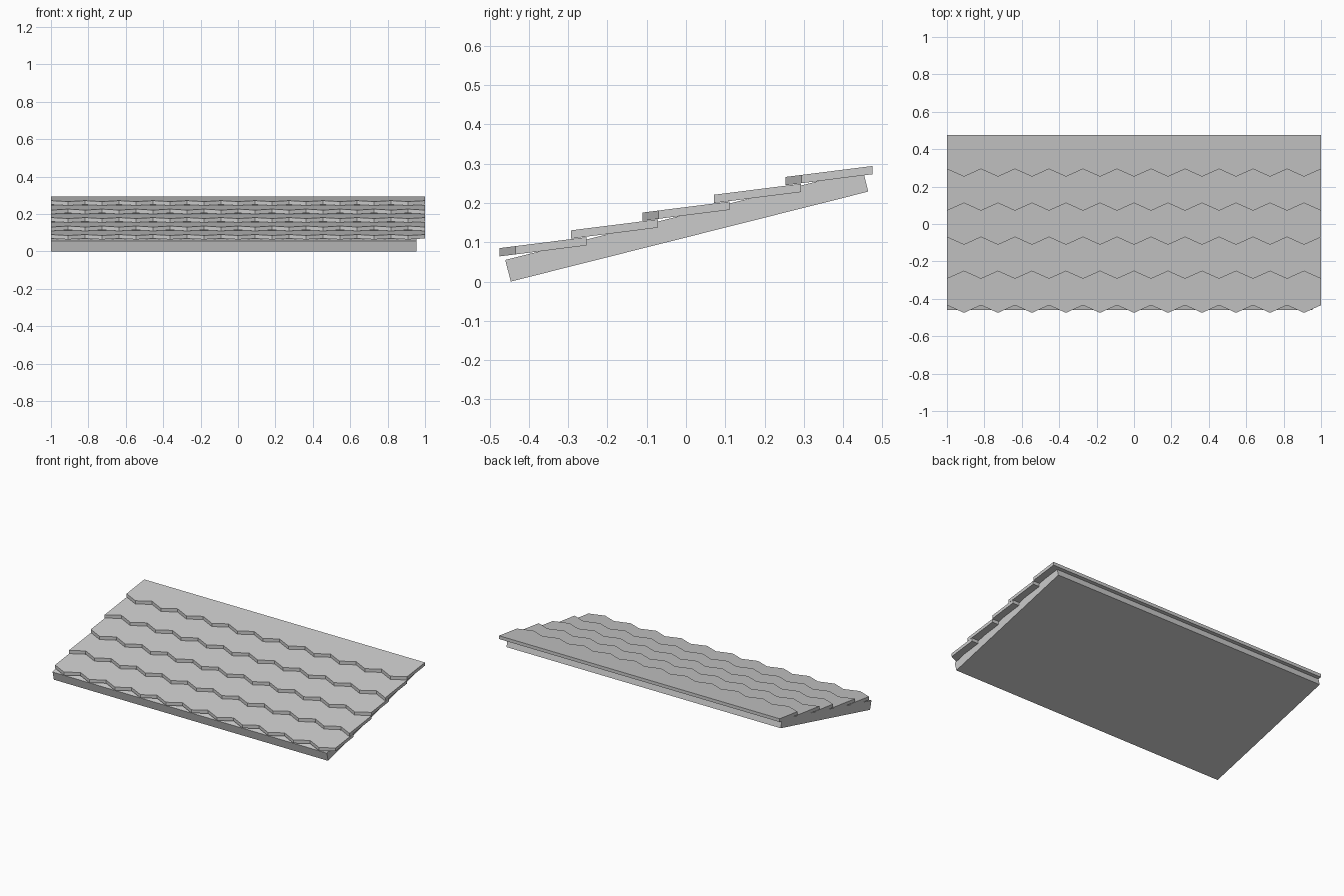
import bpy
import bmesh

if "Cube" in bpy.data.objects:
    bpy.data.objects.remove(bpy.data.objects["Cube"])


def extrude_outline(name, outline, offset):
    """Closed solid: planar outline swept along an offset vector."""
    bm = bmesh.new()
    face = bm.faces.new([bm.verts.new(p) for p in outline])
    swept = bmesh.ops.extrude_face_region(bm, geom=[face])["geom"]
    bmesh.ops.translate(bm, vec=offset,
                        verts=[v for v in swept if isinstance(v, bmesh.types.BMVert)])
    bmesh.ops.recalc_face_normals(bm, faces=bm.faces)
    mesh = bpy.data.meshes.new(name)
    bm.to_mesh(mesh)
    bm.free()
    obj = bpy.data.objects.new(name, mesh)
    bpy.context.collection.objects.link(obj)
    return obj


# Tilted roof board, stopping short of the shingles on the right
board = [(-1, -0.446, 0.0), (-1, 0.464, 0.229), (-1, 0.450, 0.284), (-1, -0.460, 0.055)]
extrude_outline("roof_board", board, (1.955, 0, 0))

# Overlapping shingle courses with zigzag front edges, staggered by half a tooth
ROWS, TEETH = 5, 11
STEP_Y, STEP_Z = 0.182, 0.0453
LENGTH, TOOTH, SLOPE, THICK = 0.222, 0.041, 0.126, 0.021

for row in range(ROWS):
    y0, z0 = -0.475 + row * STEP_Y, 0.064 + row * STEP_Z
    outline = []
    for i in range(2 * TEETH + 1):
        dy = TOOTH if (i + row) % 2 == 0 else 0.0
        outline.append((-1 + i / TEETH, y0 + dy, z0 + dy * SLOPE))
    for x in (1, -1):
        outline.append((x, y0 + LENGTH, z0 + LENGTH * SLOPE))
    extrude_outline(f"shingle_row_{row + 1}", outline, (0, 0, THICK))
